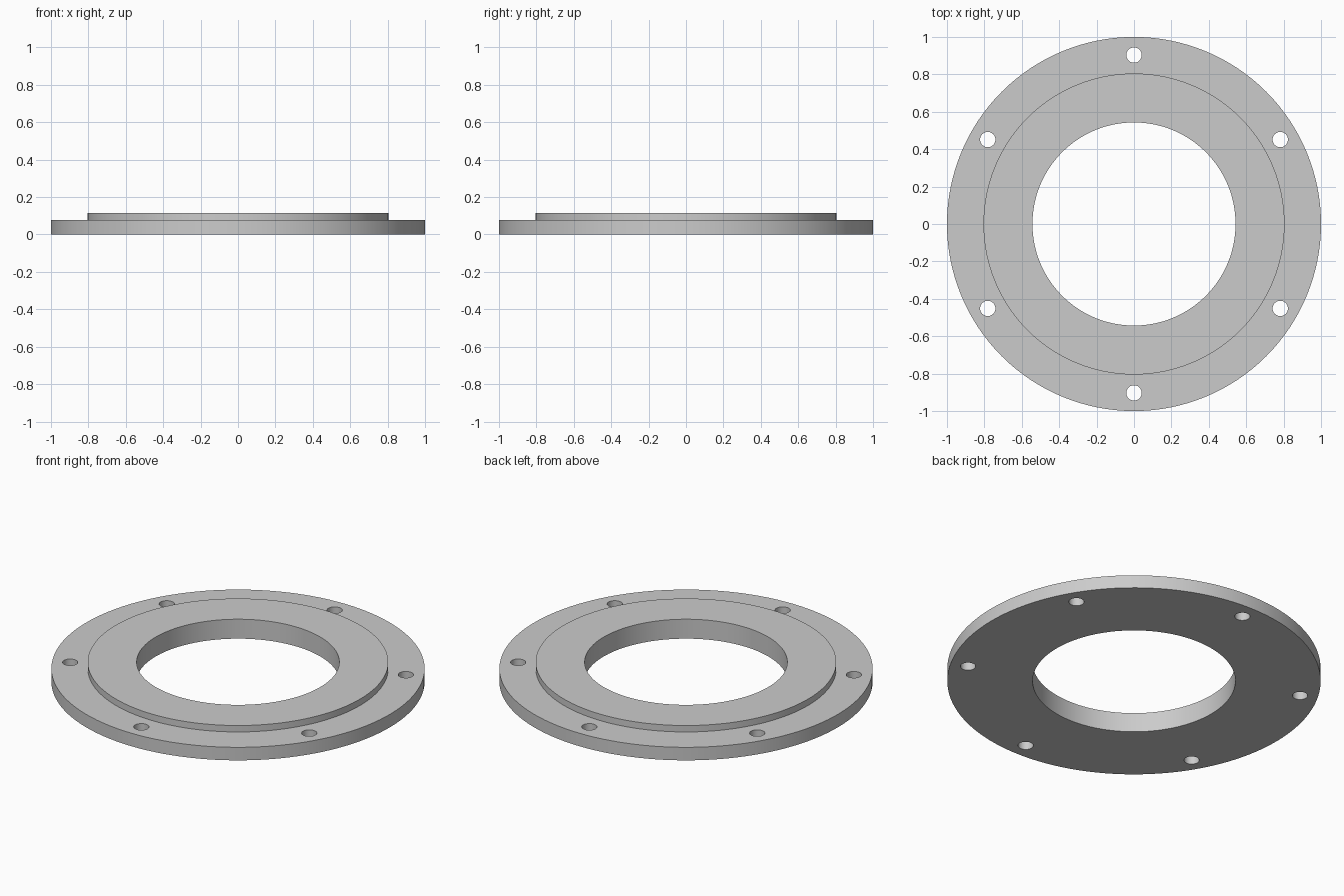
import bpy
import bmesh
from math import cos, sin, tau
from mathutils import Matrix

cube = bpy.data.objects.get("Cube")
if cube:
    bpy.data.objects.remove(cube, do_unlink=True)

SEGMENTS = 128
BORE, STEP, RIM = 0.543, 0.805, 1.0
FLANGE_TOP, STEP_TOP = 0.077, 0.115
BOLT_CIRCLE, BOLT_RADIUS, BOLTS = 0.903, 0.041, 6

grey = bpy.data.materials.new("plain grey")
grey.use_nodes = True
colour = (0.6, 0.6, 0.6, 1)
grey.diffuse_color = colour
grey.node_tree.nodes["Principled BSDF"].inputs["Base Color"].default_value = colour


def add_object(name, bm):
    bmesh.ops.recalc_face_normals(bm, faces=bm.faces)
    mesh = bpy.data.meshes.new(name)
    bm.to_mesh(mesh)
    bm.free()
    mesh.materials.append(grey)
    obj = bpy.data.objects.new(name, mesh)
    bpy.context.collection.objects.link(obj)
    return obj


# Stepped ring, turned from its cross-section
profile = [(BORE, 0), (RIM, 0), (RIM, FLANGE_TOP), (STEP, FLANGE_TOP),
           (STEP, STEP_TOP), (BORE, STEP_TOP)]
bm = bmesh.new()
rings = []
for i in range(SEGMENTS):
    a = tau * i / SEGMENTS
    rings.append([bm.verts.new((r * cos(a), r * sin(a), z)) for r, z in profile])
for i, ring in enumerate(rings):
    following = rings[(i + 1) % SEGMENTS]
    for j in range(len(profile)):
        k = (j + 1) % len(profile)
        bm.faces.new((ring[j], following[j], following[k], ring[k]))
flange = add_object("flange_ring", bm)

# Bolt hole cutters, evenly spaced with one at the front and one at the back
bm = bmesh.new()
for i in range(BOLTS):
    a = tau * (i + 0.5) / BOLTS
    bmesh.ops.create_cone(
        bm, cap_ends=True, segments=32, radius1=BOLT_RADIUS, radius2=BOLT_RADIUS,
        depth=1, matrix=Matrix.Translation((BOLT_CIRCLE * cos(a), BOLT_CIRCLE * sin(a), 0)))
cutter = add_object("bolt_hole_cutter", bm)
cutter.hide_render = True

# Drill the holes
drill = flange.modifiers.new("bolt holes", "BOOLEAN")
drill.operation = "DIFFERENCE"
drill.solver = "EXACT"
drill.object = cutter
bpy.ops.object.select_all(action="DESELECT")
flange.select_set(True)
bpy.context.view_layer.objects.active = flange
bpy.ops.object.modifier_apply(modifier=drill.name)
bpy.data.objects.remove(cutter, do_unlink=True)

# Smooth round walls with crisp rims
bpy.ops.object.shade_smooth_by_angle(angle=0.5)
